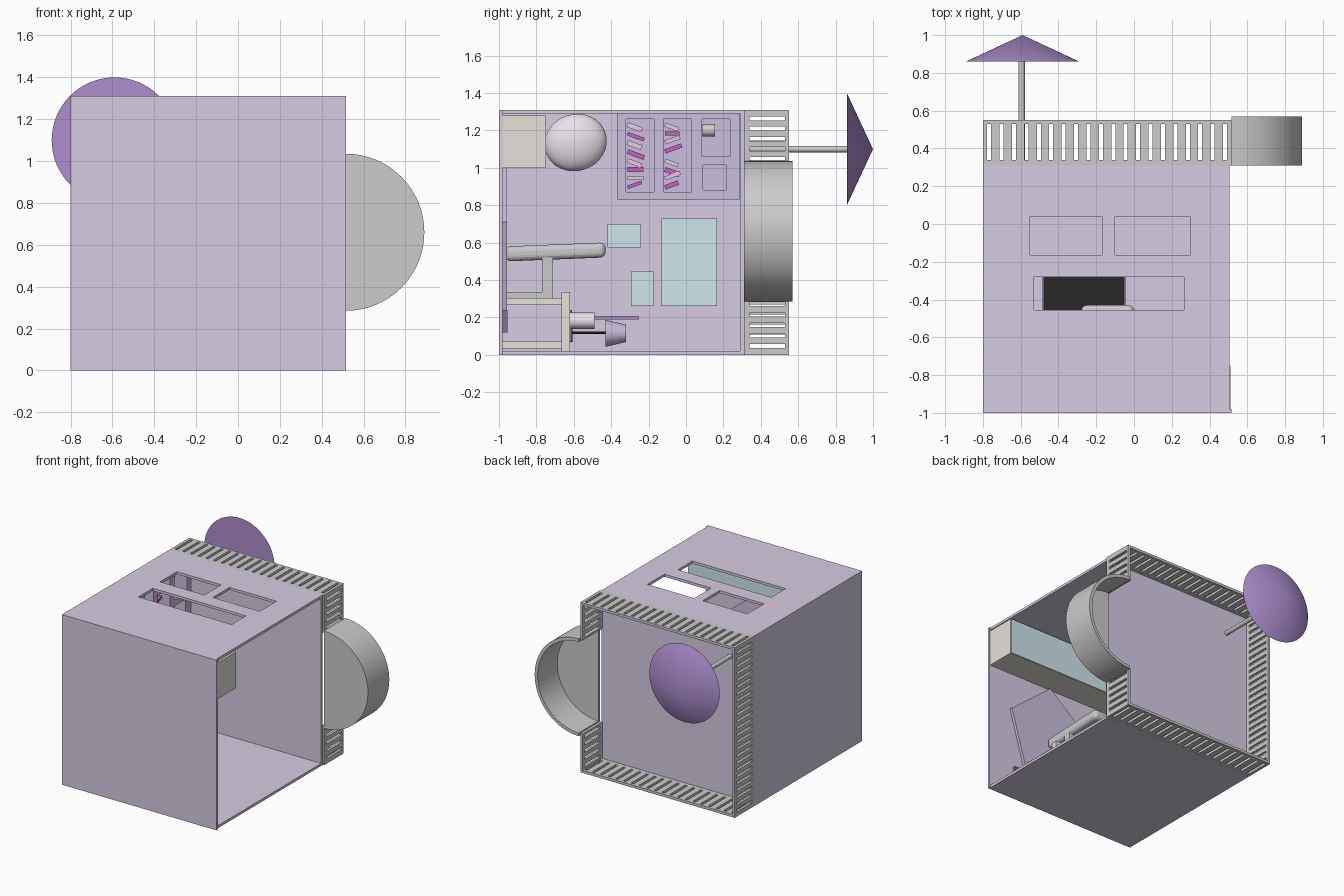
import bpy, bmesh, math, random
from mathutils import Matrix, Vector

if "Cube" in bpy.data.objects:
    bpy.data.objects.remove(bpy.data.objects["Cube"])
random.seed(4)

def mat(name, c):
    m = bpy.data.materials.new(name)
    m.diffuse_color = (*c, 1)
    m.use_nodes = True
    m.node_tree.nodes["Principled BSDF"].inputs["Base Color"].default_value = m.diffuse_color
    return m

LILAC = mat("lilac", (.68, .61, .77))
VIOLET = mat("violet", (.60, .52, .73))
PURPLE = mat("purple", (.42, .27, .62))
MAGENTA = mat("magenta", (.55, .12, .55))
PINK = mat("pink", (.80, .62, .80))
PALE = mat("pale_pink", (.82, .76, .82))
CREAM = mat("cream", (.78, .76, .69))
BLUE = mat("light_blue", (.62, .80, .84))
BLACK = mat("black", (.02, .02, .02))
DARK = mat("dark_violet", (.22, .17, .28))

def finish(name, bm, m=None, smooth=False):
    bmesh.ops.recalc_face_normals(bm, faces=bm.faces)
    me = bpy.data.meshes.new(name)
    bm.to_mesh(me)
    bm.free()
    o = bpy.data.objects.new(name, me)
    bpy.context.collection.objects.link(o)
    if m:
        me.materials.append(m)
    if smooth:
        bpy.context.view_layer.objects.active = o
        o.select_set(True)
        bpy.ops.object.shade_smooth_by_angle(angle=math.radians(35))
        o.select_set(False)
    return o

# each box is (x0, x1, y0, y1, z0, z1)
def boxes(name, items, m=None):
    bm = bmesh.new()
    for x0, x1, y0, y1, z0, z1 in items:
        M = Matrix.Translation(((x0+x1)/2, (y0+y1)/2, (z0+z1)/2)) @ Matrix.Diagonal((x1-x0, y1-y0, z1-z0, 1))
        bmesh.ops.create_cube(bm, size=1, matrix=M)
    return finish(name, bm, m)

# cylinder or cone running along +y
def turned(name, x, z, y0, y1, r0, r1, m=None, seg=48, caps=True):
    bm = bmesh.new()
    M = Matrix.Translation((x, (y0+y1)/2, z)) @ Matrix.Rotation(-math.pi/2, 4, 'X')
    bmesh.ops.create_cone(bm, cap_ends=caps, segments=seg, radius1=r0, radius2=r1, depth=y1-y0, matrix=M)
    bmesh.ops.remove_doubles(bm, verts=bm.verts, dist=1e-5)
    return finish(name, bm, m, True)

# polygon in the xz plane, extruded along y
def extruded(name, pts, y0, y1, m=None, smooth=False):
    bm = bmesh.new()
    f = bm.faces.new([bm.verts.new((x, y0, z)) for x, z in pts])
    r = bmesh.ops.extrude_face_region(bm, geom=[f])
    bmesh.ops.translate(bm, vec=(0, y1-y0, 0), verts=[v for v in r["geom"] if isinstance(v, bmesh.types.BMVert)])
    return finish(name, bm, m, smooth)

def cut(o, items):
    c = boxes("cutter", items)
    c.hide_render = True
    b = o.modifiers.new("cut", 'BOOLEAN')
    b.object, b.operation, b.solver = c, 'DIFFERENCE', 'EXACT'
    bpy.context.view_layer.objects.active = o
    bpy.ops.object.modifier_apply(modifier=b.name)
    bpy.data.objects.remove(c)

L, R, T = -.80, .505, .02          # left, right, wall thickness
# room shell, open on the right
boxes("front_panel", [(L, .515, -1, -.98, 0, 1.31)], LILAC)
boxes("left_wall", [(L, L+T, -.98, .29, 0, 1.31)], LILAC)
boxes("bottom_wall", [(L+T, R, -.98, .29, 0, T)], LILAC)
boxes("back_panel", [(L, R, .29, .31, 0, 1.31)], LILAC)
top = boxes("top_wall", [(L+T, R, -.98, .29, 1.29, 1.31)], LILAC)
cut(top, [(-.55, -.17, -.165, .04, 1.2, 1.4), (-.10, .30, -.165, .04, 1.2, 1.4),
          (-.53, .265, -.455, -.28, 1.2, 1.4)])

# slotted rim: two rails with bars between the slots
Y0, Y1, S0, S1 = .31, .55, .34, .53
def rim(name, a, b, n, place, slot=.021):
    spans = [(a, b, Y0, S0), (a, b, S1, Y1)]
    step = (b-a)/n
    edges = [a] + [a+step*(i+.5)+s*slot/2 for i in range(n) for s in (-1, 1)] + [b]
    spans += [(edges[i], edges[i+1], S0, S1) for i in range(0, len(edges), 2)]
    boxes(name, [place(*s) for s in spans])
for name, z in (("rim_bottom", 0), ("rim_top", 1.29)):
    rim(name, L, .515, 20, lambda a, b, y0, y1, z=z: (a, b, y0, y1, z, z+T))
for name, x, a, b, n in (("rim_left", L, T, 1.29, 24), ("rim_right_low", .495, T, .30, 5),
                         ("rim_right_high", .495, 1.02, 1.29, 5)):
    rim(name, a, b, n, lambda a, b, y0, y1, x=x: (x, x+T, y0, y1, a, b))

# half-round balcony
def arc(r, n=48):
    return [(.515+r*math.cos(t), .66+r*math.sin(t)) for t in (-math.pi/2+math.pi*i/n for i in range(n+1))]
extruded("balcony_wall", arc(.375) + arc(.35)[::-1], .31, .57, None, True)
extruded("balcony_floor", arc(.36), .31, .33, None, True)

# dish antenna
turned("antenna_rod", -.595, 1.10, .30, .87, .017, .017)
turned("antenna_dish", -.59, 1.10, .86, 1.0, .30, 0, PURPLE, 64)

# bed, blanket and pillow
boxes("bed", [(L+T, .51, -.98, -.753, 1.0, 1.28)], CREAM)
boxes("blanket", [(-.55, .508, -.753, -.748, 1.002, 1.278)], BLUE)
bm = bmesh.new()
bmesh.ops.create_uvsphere(bm, u_segments=32, v_segments=16, radius=1,
    matrix=Matrix.Translation((-.66, -.59, 1.135)) @ Matrix.Rotation(math.radians(18), 4, 'X')
    @ Matrix.Diagonal((.08, .168, .152, 1)))
finish("pillow", bm, PALE, True)

# five-sided rug and small mat
extruded("rug", [(-.03+.375*math.sin(i*math.tau/5), .58+.42*math.cos(i*math.tau/5)) for i in range(5)],
         -.98, -.958, VIOLET)
boxes("small_mat", [(.10, .30, -.98, -.955, .12, .24)], DARK)

# desk
boxes("desk_top", [(-.70, .20, -.665, -.62, .02, .335)], CREAM)
boxes("desk_legs", [(x, x+.04, -.98, -.665, z, z+.035) for x in (-.69, .15) for z in (.035, .27)], CREAM)
# monitor, cup and lamp
boxes("monitor", [(-.485, -.045, -.57, -.25, .190, .202)], PURPLE)
boxes("monitor_screen", [(-.48, -.05, -.565, -.252, .202, .206)], BLACK)
boxes("monitor_stand", [(-.29, -.24, -.62, -.50, .175, .19), (-.36, -.17, -.62, -.61, .07, .24)], DARK)
turned("cup", .06, .182, -.62, -.49, .043, .043, PALE, 32)
turned("lamp_base", -.61, .118, -.62, -.608, .05, .05, BLACK, 32)
turned("lamp_pole", -.61, .118, -.61, -.40, .006, .006, BLACK, 16)
turned("lamp_shade", -.61, .115, -.43, -.32, .072, .046, VIOLET, 32)

# chair
boxes("chair_seat", [(-.28, 0, -.77, -.71, .30, .52)])
boxes("chair_legs", [(x, x+.04, -.975, -.77, .30, .335) for x in (-.28, -.04)])
back = boxes("chair_back", [(-.28, 0, -.965, -.43, .51, .59)])
for v in back.data.vertices:
    v.co.z += (v.co.y+.7)*.04
b = back.modifiers.new("bevel", 'BEVEL')
b.width, b.segments = .03, 4

# wall shelf with recesses
X0, X1 = L+T, -.60
shelf = boxes("wall_shelf", [(X0, X1, -.37, .287, .83, 1.289)], VIOLET)
cut(shelf, [(X0+.02, 0, -.32, -.17, .87, 1.26), (X0+.02, 0, -.12, .03, .87, 1.26),
            (X0+.02, 0, .085, .235, 1.06, 1.26), (X0+.02, 0, .09, .215, .88, 1.015)])
# leaning books
for row, y in enumerate((-.318, -.118)):
    for i in range(8):
        h, t = random.uniform(.075, .10), random.uniform(.018, .028)
        z = .895 + i*.048
        book = boxes(f"book_{row}_{i}", [(-.06, .06, 0, h, -t/2, t/2)], (MAGENTA, PINK)[i % 2])
        tilt = random.choice((0, 0, -.35, .35))
        book.matrix_world = Matrix.Translation((-.69, y+.005, z)) @ Matrix.Rotation(tilt, 4, 'X')
turned("shelf_pot", -.68, 1.2, .088, .155, .033, .033, None, 24)

# pictures on the left wall
for name, y0, y1, z0, z1 in (("large_picture", -.13, .165, .26, .73), ("wide_picture", -.42, -.24, .575, .70),
                             ("small_picture", -.295, -.175, .26, .445)):
    boxes(name, [(L+T, L+T+.01, y0, y1, z0, z1)], BLUE)
